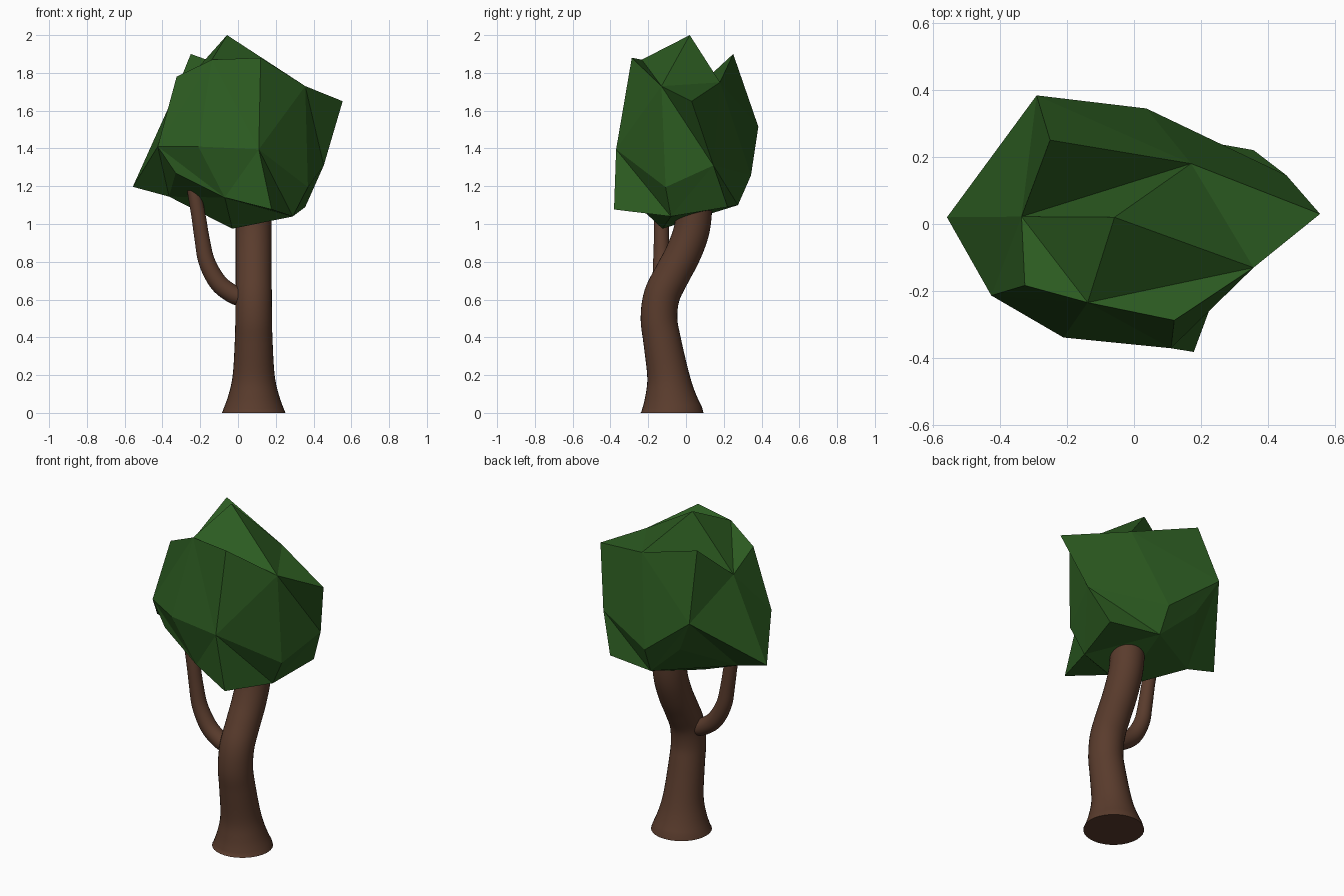
import bpy, bmesh, math
from mathutils import Vector

if "Cube" in bpy.data.objects:
    bpy.data.objects.remove(bpy.data.objects["Cube"])


def material(name, rgb):
    m = bpy.data.materials.new(name)
    m.diffuse_color = (*rgb, 1)
    m.use_nodes = True
    m.node_tree.nodes["Principled BSDF"].inputs["Base Color"].default_value = m.diffuse_color
    return m


BARK = material("bark_brown", (0.102, 0.045, 0.026))
LEAF = material("leaf_green", (0.025, 0.105, 0.015))


def finish(bm, name, mat, smooth=False):
    bmesh.ops.recalc_face_normals(bm, faces=bm.faces[:])
    me = bpy.data.meshes.new(name)
    bm.to_mesh(me)
    bm.free()
    ob = bpy.data.objects.new(name, me)
    bpy.context.collection.objects.link(ob)
    me.materials.append(mat)
    if smooth:
        bpy.ops.object.select_all(action='DESELECT')
        ob.select_set(True)
        bpy.context.view_layer.objects.active = ob
        bpy.ops.object.shade_smooth_by_angle(angle=math.radians(40))
    return ob


def catmull(pts, steps):
    """Smooth path through (x, y, z, radius) points."""
    p = [Vector(q) for q in pts]
    p = [2 * p[0] - p[1]] + p + [2 * p[-1] - p[-2]]
    out = []
    for i in range(1, len(p) - 2):
        a, b, c, d = p[i - 1:i + 3]
        for s in range(steps):
            t = s / steps
            out.append(0.5 * (2 * b + (c - a) * t + (2 * a - 5 * b + 4 * c - d) * t * t
                              + (3 * b - a - 3 * c + d) * t ** 3))
    return out + [p[-2]]


def tube(name, pts, side, flat_start=False, sides=32, steps=5):
    """Tapered round tube along a planar path; side is the plane's normal."""
    path = catmull(pts, steps)
    side = Vector(side)
    bm = bmesh.new()
    rings = []
    for i, q in enumerate(path):
        tan = (path[min(i + 1, len(path) - 1)] - path[max(i - 1, 0)]).to_3d().normalized()
        if flat_start and i == 0:
            tan = Vector((0, 0, 1))
        nor = tan.cross(side).normalized()
        rings.append([bm.verts.new(q.to_3d() + q.w * (math.cos(a) * side + math.sin(a) * nor))
                      for a in (2 * math.pi * k / sides for k in range(sides))])
    for r0, r1 in zip(rings, rings[1:]):
        for k in range(sides):
            j = (k + 1) % sides
            bm.faces.new((r0[k], r0[j], r1[j], r1[k]))
    bm.faces.new(rings[0])
    bm.faces.new(rings[-1])
    return finish(bm, name, BARK, True)


# Trunk: flared foot, S-bend in the y-z plane
tube("trunk", [(0.083, -0.075, 0.0, 0.168), (0.083, -0.083, 0.09, 0.135),
               (0.083, -0.095, 0.2, 0.111), (0.083, -0.126, 0.38, 0.100),
               (0.083, -0.143, 0.5, 0.097), (0.083, -0.128, 0.62, 0.096),
               (0.083, -0.075, 0.73, 0.095), (0.083, -0.017, 0.84, 0.095),
               (0.083, 0.028, 0.96, 0.095), (0.083, 0.043, 1.08, 0.095),
               (0.083, 0.045, 1.2, 0.090)], (1, 0, 0), flat_start=True)

# Branch: leaves the trunk sideways and bends up into the crown
tube("branch", [(0.025, -0.13, 0.61, 0.048), (-0.03, -0.13, 0.63, 0.049),
                (-0.105, -0.13, 0.69, 0.048), (-0.165, -0.13, 0.80, 0.044),
                (-0.19, -0.13, 0.92, 0.040), (-0.207, -0.13, 1.03, 0.038),
                (-0.225, -0.13, 1.13, 0.036), (-0.24, -0.13, 1.2, 0.033)], (0, 1, 0))

# Crown: a distorted quad ball, three rings of eight plus two poles
RINGS = [
    [(0.12, -0.287, 1.88), (-0.138, -0.234, 1.87), (-0.325, -0.183, 1.78), (-0.335, 0.022, 1.69),
     (-0.25, 0.25, 1.90), (0.17, 0.18, 1.75), (0.554, 0.03, 1.65), (0.356, -0.13, 1.73)],
    [(0.11, -0.37, 1.395), (-0.21, -0.338, 1.41), (-0.425, -0.213, 1.41), (-0.557, 0.02, 1.197),
     (-0.29, 0.383, 1.515), (0.037, 0.344, 1.257), (0.454, 0.145, 1.31), (0.37, -0.108, 1.195)],
    [(0.178, -0.381, 1.077), (-0.07, -0.30, 1.14), (-0.33, -0.23, 1.27), (-0.365, 0.02, 1.145),
     (-0.18, 0.315, 1.305), (0.045, 0.275, 1.10), (0.356, 0.22, 1.09), (0.29, -0.08, 1.04)],
]
bm = bmesh.new()
rings = [[bm.verts.new(p) for p in ring] for ring in RINGS]
top = bm.verts.new((-0.058, 0.02, 2.0))
bottom = bm.verts.new((-0.03, -0.125, 0.975))


def fold(corner, a, centre, b):
    """Quad folded along a-b, so that each corner stands out as a spike."""
    bm.faces.new((corner, a, b))
    bm.faces.new((a, centre, b))


for k in range(0, 8, 2):
    for n in (k - 1, k + 1):
        for ring, pole in ((rings[0], top), (rings[2], bottom)):
            fold(ring[k], ring[n], rings[1][n], rings[1][k])
    for ring, pole in ((rings[0], top), (rings[2], bottom)):
        fold(ring[k], ring[k - 1], pole, ring[k + 1])
finish(bm, "leaf_crown", LEAF)
